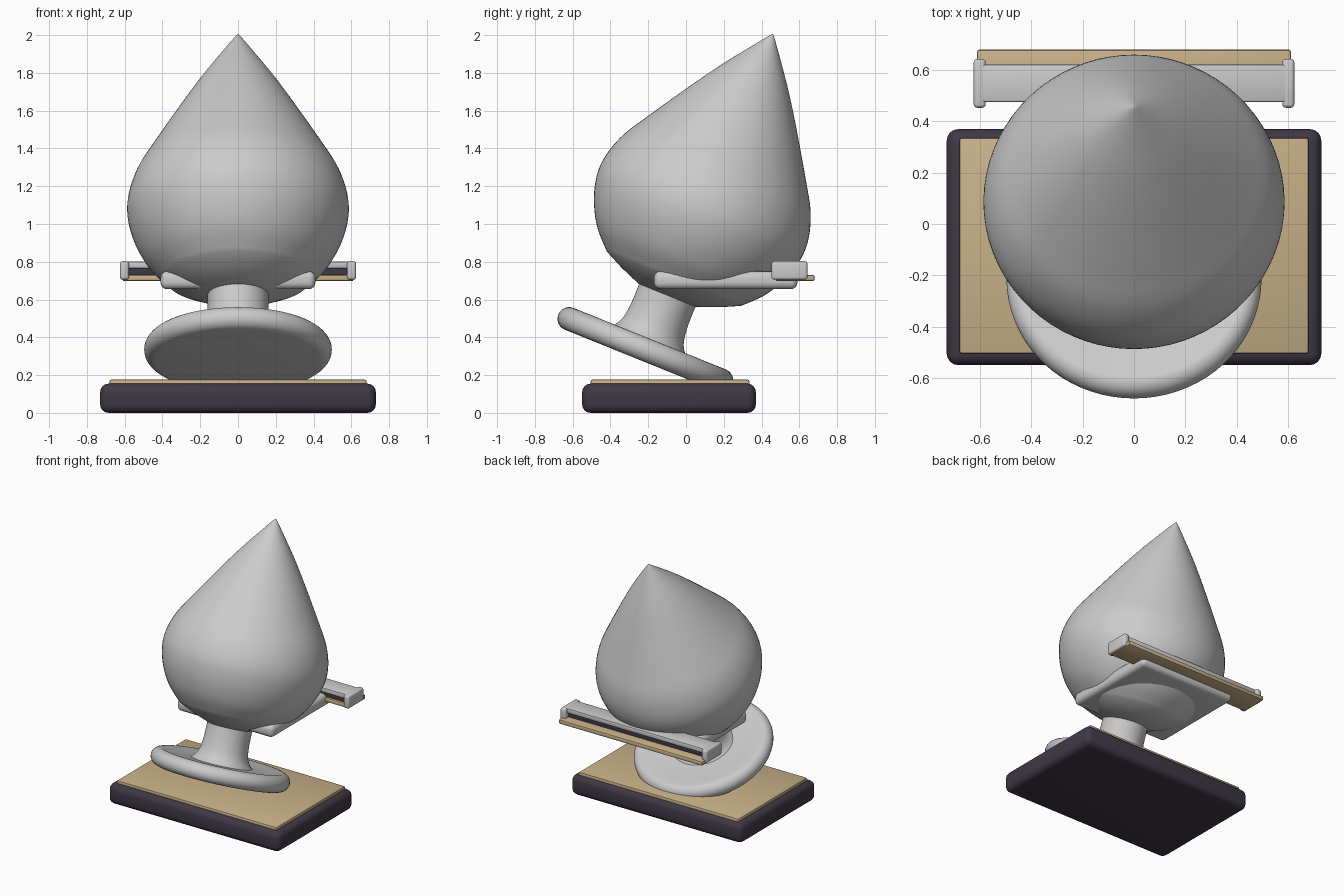
import bpy, bmesh, math
from mathutils import Vector, Matrix

if "Cube" in bpy.data.objects:
    bpy.data.objects.remove(bpy.data.objects["Cube"])

TILT = math.radians(22)
PIVOT = Vector((0, -0.215, 0.335))


def material(name, rgb):
    m = bpy.data.materials.new(name)
    m.diffuse_color = (*rgb, 1)
    m.use_nodes = True
    m.node_tree.nodes["Principled BSDF"].inputs["Base Color"].default_value = m.diffuse_color
    return m


DARK = material("dark", (0.05, 0.04, 0.06))
TAN = material("tan", (0.58, 0.44, 0.25))


def finish(name, bm, mat=None, angle=40):
    bmesh.ops.recalc_face_normals(bm, faces=bm.faces[:])
    me = bpy.data.meshes.new(name)
    bm.to_mesh(me)
    bm.free()
    ob = bpy.data.objects.new(name, me)
    bpy.context.collection.objects.link(ob)
    if mat:
        me.materials.append(mat)
    bpy.ops.object.select_all(action='DESELECT')
    ob.select_set(True)
    bpy.context.view_layer.objects.active = ob
    bpy.ops.object.shade_smooth_by_angle(angle=math.radians(angle))
    return ob


def box(name, lo, hi, bevel, mat=None, segs=4):
    lo, hi = Vector(lo), Vector(hi)
    bm = bmesh.new()
    bmesh.ops.create_cube(bm, size=1)
    for v in bm.verts:
        v.co = Vector([(lo[i] + hi[i]) / 2 + v.co[i] * (hi[i] - lo[i]) for i in range(3)])
    bmesh.ops.bevel(bm, geom=bm.edges[:], offset=bevel, segments=segs,
                    profile=0.5, affect='EDGES')
    return finish(name, bm, mat)


def smooth_curve(pts, n=4):
    # Catmull-Rom through the (radius, height) points
    p = [Vector(q) for q in [pts[0]] + pts + [pts[-1]]]
    out = []
    for a, b, c, d in zip(p, p[1:], p[2:], p[3:]):
        for k in range(n):
            t = k / n
            out.append(0.5 * (2 * b + (c - a) * t + (2 * a - 5 * b + 4 * c - d) * t * t
                              + (3 * b - a - 3 * c + d) * t ** 3))
    return out + [p[-1]]


def lathe(name, profile, steps=72):
    bm = bmesh.new()
    vs = [bm.verts.new((max(r, 0), 0, s)) for r, s in profile]
    es = [bm.edges.new(e) for e in zip(vs, vs[1:])]
    bmesh.ops.spin(bm, geom=vs + es, cent=(0, 0, 0), axis=(0, 0, 1),
                   angle=2 * math.pi, steps=steps)
    bmesh.ops.remove_doubles(bm, verts=bm.verts[:], dist=1e-4)
    # lean the whole part backwards
    bm.transform(Matrix.Translation(PIVOT) @ Matrix.Rotation(-TILT, 4, 'X'))
    return finish(name, bm)


# base slab and its top sheet
box("base", (-0.73, -0.55, 0), (0.73, 0.37, 0.155), 0.045, DARK)
box("base_top", (-0.68, -0.505, 0.14), (0.68, 0.335, 0.176), 0.008, TAN, 2)

# tilted round foot
rim = [(0.435 + 0.062 * math.cos(a), 0.062 * math.sin(a))
       for a in [math.radians(-90 + 15 * i) for i in range(13)]]
lathe("foot_disc", [(0, -0.062)] + rim + [(0.37, 0.045), (0, 0.045)])

# stem with flared foot
lathe("stem", smooth_curve([(0.235, 0.03), (0.195, 0.07), (0.172, 0.12), (0.162, 0.2),
                            (0.161, 0.3), (0.163, 0.36)]))

# bulb: conical underside, round belly, pointed top
belly = smooth_curve([(0.384, 0.405), (0.475, 0.5), (0.535, 0.6), (0.572, 0.7),
                      (0.587, 0.8), (0.573, 0.905), (0.53, 1.02), (0.455, 1.145),
                      (0.37, 1.28), (0.28, 1.42), (0.19, 1.553), (0.1, 1.675),
                      (0.012, 1.79), (0, 1.797)])
lathe("bulb", [(0, 0.305), (0.165, 0.31), (0.28, 0.355)] + belly)

# square plate under the bulb
box("plate", (-0.41, -0.17, 0.655), (0.41, 0.59, 0.75), 0.035)

# rear bar: tan strip, dark core, grey cover, end caps
box("bar_strip", (-0.612, 0.475, 0.697), (0.612, 0.68, 0.731), 0.01, TAN, 2)
box("bar_core", (-0.6, 0.49, 0.725), (0.6, 0.605, 0.77), 0.005, DARK, 1)
box("bar_cover", (-0.608, 0.475, 0.765), (0.608, 0.622, 0.802), 0.008, None, 2)
for side, tag in ((-1, "left"), (1, "right")):
    x = sorted((side * 0.578, side * 0.625))
    box("bar_cap_" + tag, (x[0], 0.453, 0.705), (x[1], 0.643, 0.803), 0.014, None, 3)
